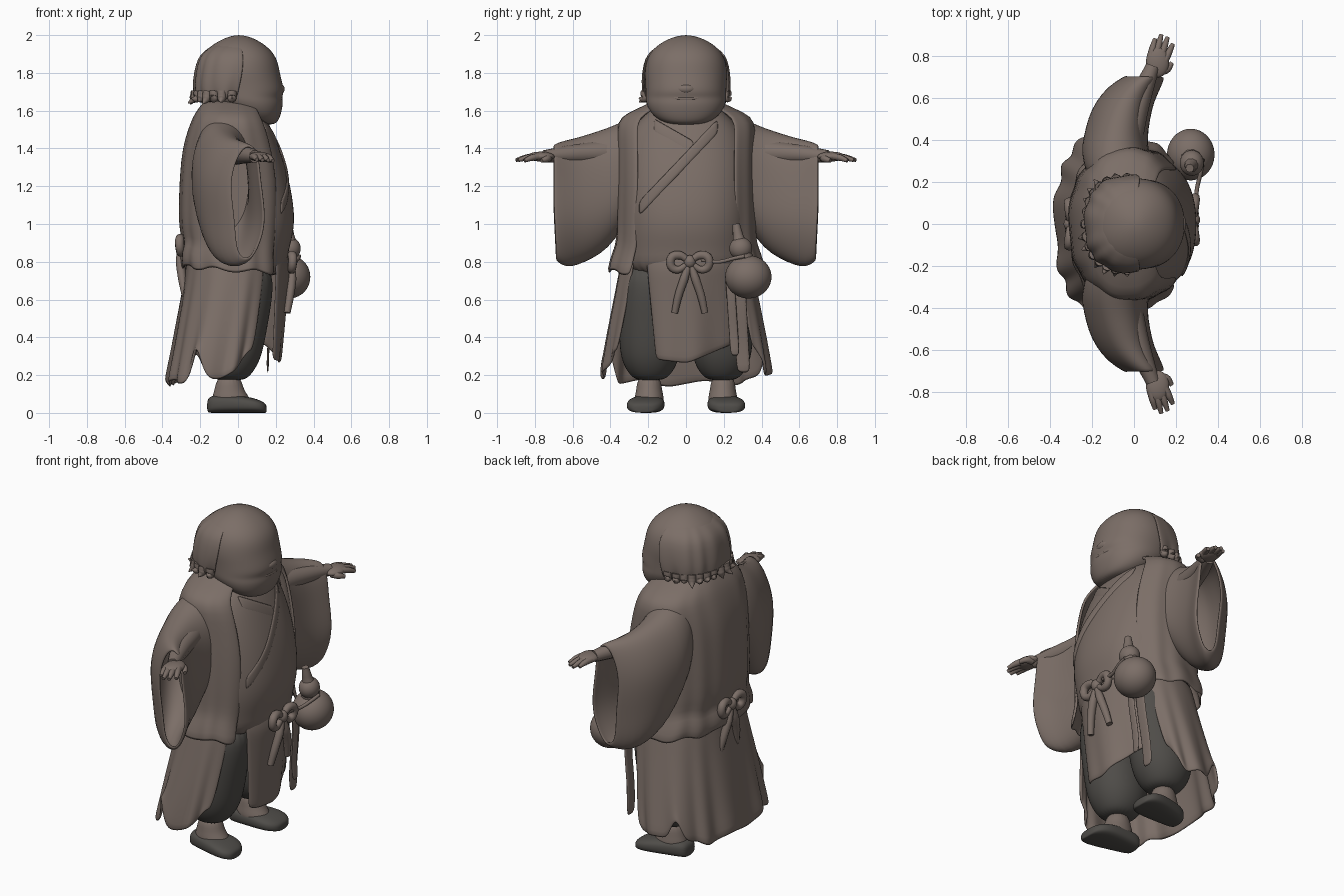
import bpy, bmesh, math, random
from mathutils import Vector

random.seed(4)
cube = bpy.data.objects.get("Cube")
if cube:
    bpy.data.objects.remove(cube, do_unlink=True)


def make_material(name, color):
    mat = bpy.data.materials.new(name)
    mat.use_nodes = True
    mat.diffuse_color = color
    mat.node_tree.nodes["Principled BSDF"].inputs["Base Color"].default_value = color
    return mat


clay = make_material("warm_clay", (0.2, 0.157, 0.136, 1))
charcoal = make_material("charcoal", (0.078, 0.073, 0.066, 1))


def finish(name, mesh, mat, subdiv=1, thick=0):
    mesh.materials.append(mat)
    mesh.shade_smooth()
    obj = bpy.data.objects.new(name, mesh)
    bpy.context.collection.objects.link(obj)
    if thick:
        mod = obj.modifiers.new("thickness", 'SOLIDIFY')
        mod.thickness, mod.offset = thick, 0
    mod = obj.modifiers.new("smooth", 'SUBSURF')
    mod.levels = mod.render_levels = subdiv
    return obj


def skin(name, rows, mat, closed=True, caps=True, subdiv=1, thick=0):
    """Bridge rows of points into one surface."""
    bm = bmesh.new()
    vs = [[bm.verts.new(p) for p in row] for row in rows]
    n = len(rows[0])
    for a, b in zip(vs, vs[1:]):
        for i in range(n if closed else n - 1):
            j = (i + 1) % n
            bm.faces.new((a[i], a[j], b[j], b[i]))
    if caps:
        bm.faces.new(vs[0])
        bm.faces.new(vs[-1])
    bmesh.ops.recalc_face_normals(bm, faces=bm.faces)
    mesh = bpy.data.meshes.new(name)
    bm.to_mesh(mesh)
    bm.free()
    return finish(name, mesh, mat, subdiv, thick)


def oval(t, lo, hi, half, power=2.3):
    """Point of a superellipse spanning lo..hi one way and +-half the other."""
    c, s = math.cos(t), math.sin(t)
    u = math.copysign(abs(c) ** (2 / power), c)
    v = math.copysign(abs(s) ** (2 / power), s)
    return (lo + hi) / 2 + (hi - lo) / 2 * u, half * v


def body(name, sections, mat, cy=0, power=2.3, seg=32):
    """Closed loft up z; a section is z, back x, front x, half width."""
    rows = []
    for z, lo, hi, half in sections:
        ring = [oval(math.tau * i / seg, lo, hi, half, power) for i in range(seg)]
        rows.append([(x, y + cy, z) for x, y in ring])
    return skin(name, rows, mat, subdiv=2)


def shell(name, sections, start, end, hem, pleat, thick=0.016, cols=48):
    """Open cloth loft up z between two angles, with a shaped hem and pleats."""
    rows = []
    for k, (z, lo, hi, half) in enumerate(sections):
        w = 1 - k / (len(sections) - 1)
        row = []
        for i in range(cols + 1):
            t = math.radians(start + (end - start) * i / cols)
            g = pleat * w * math.sin(t * 13 + math.sin(t * 5))
            x, y = oval(t, lo - g, hi + g, half + g)
            row.append((x, y, z + hem(t) * w ** 2))
        rows.append(row)
    return skin(name, rows, clay, closed=False, caps=False, thick=thick)


def ball(name, loc, size):
    mesh = bpy.data.meshes.new(name)
    bm = bmesh.new()
    bmesh.ops.create_uvsphere(bm, u_segments=24, v_segments=14, radius=1)
    bmesh.ops.scale(bm, vec=size, verts=bm.verts)
    bmesh.ops.translate(bm, vec=loc, verts=bm.verts)
    bm.to_mesh(mesh)
    bm.free()
    return finish(name, mesh, clay)


def tube(name, points, radii):
    data = bpy.data.curves.new(name, 'CURVE')
    data.dimensions = '3D'
    data.bevel_depth, data.bevel_resolution = 1, 3
    data.resolution_u, data.use_fill_caps = 6, True
    spline = data.splines.new('BEZIER')
    spline.bezier_points.add(len(points) - 1)
    for bp, p, r in zip(spline.bezier_points, points, radii):
        bp.co, bp.radius = p, r
        bp.handle_left_type = bp.handle_right_type = 'AUTO'
    data.materials.append(clay)
    obj = bpy.data.objects.new(name, data)
    bpy.context.collection.objects.link(obj)
    return obj


# Inner robe with a round belly
ROBE = [(.70, -.26, .25, .32), (.85, -.27, .265, .33), (.93, -.27, .29, .33),
        (1.05, -.28, .305, .34), (1.25, -.28, .27, .34), (1.4, -.26, .22, .32),
        (1.5, -.23, .18, .29), (1.58, -.2, .14, .22), (1.65, -.16, .08, .12)]
body("inner_robe", ROBE, clay)


def robe_x(y, z):
    for a, b in zip(ROBE, ROBE[1:]):
        if a[0] <= z <= b[0]:
            f = (z - a[0]) / (b[0] - a[0])
            _, lo, hi, half = [p + (q - p) * f for p, q in zip(a, b)]
            u = max(0, 1 - abs(y / half) ** 2.3) ** (1 / 2.3)
            return (lo + hi) / 2 + (hi - lo) / 2 * u


# Crossed lapels lying on the robe
def lapel(name, y0, z0, y1, z1, lift):
    rows = []
    for i in range(13):
        f = i / 12
        y, z = y0 + (y1 - y0) * f, z0 + (z1 - z0) * f
        rows.append([(robe_x(y, z - d) + lift - d * .12, y, z - d) for d in (0, .04, .08)])
    skin(name, rows, clay, closed=False, caps=False, thick=.012)


lapel("under_lapel", -.17, 1.56, .04, 1.44, .0)
lapel("over_lapel", .17, 1.56, -.25, 1.12, .005)

# Open coat, pinched at the waist behind
COAT = [(.75, -.30, .26, .41), (.84, -.305, .25, .385), (.885, -.28, .25, .365),
        (.95, -.3, .26, .36), (1.05, -.305, .27, .36), (1.25, -.30, .27, .355),
        (1.4, -.285, .235, .355), (1.5, -.255, .20, .36), (1.565, -.23, .165, .345),
        (1.605, -.205, .14, .25), (1.65, -.17, .1, .16)]
shell("coat", COAT, 43, 317, lambda t: -.02 * math.cos(t) + .012 * math.sin(t * 9), .008)


# Lower robe: pleated skirt, open in front and notched at the sides
def skirt_hem(t):
    d = math.degrees(min(t, math.tau - t))
    notch = .15 * math.exp(-((d - 112) / 9) ** 2) + .13 * math.exp(-((d - 52) / 12) ** 2)
    return notch + .04 * math.cos(t) + .015 * math.sin(t * 9)


SKIRT = [(.19, -.375, .15, .445), (.26, -.36, .16, .435), (.36, -.34, .175, .42),
         (.5, -.315, .19, .395), (.68, -.28, .21, .36), (.84, -.26, .22, .33)]
shell("skirt", SKIRT, 52, 308, skirt_hem, .012, cols=90)

# Front apron growing out of the robe, with a slanted hem
rows = []
for k in range(11):
    f = k / 10
    row = []
    for i in range(13):
        u = i / 12
        y = -.22 + .06 * f + u * (.47 - .05 * f)
        low = .28 - .05 * u if u < .4 else .26 + .18 * (u - .4)
        x = .282 - .06 * f - 1.6 * y * y - .045 * max(0, 1 - f * 5)
        row.append((x + .008 * math.sin(u * 15) * f, y, .9 + (low - .9) * f))
    rows.append(row)
skin("apron", rows, clay, closed=False, caps=False, thick=.014)


# Hanging strips beside the apron
def strip(name, x, y, top, bottom, width, lean):
    rows = []
    for i in range(7):
        f = i / 6
        bend = .008 * math.sin(f * 6)
        rows.append([(x + bend + lean * f, y + .03 * f + d * width, top + (bottom - top) * f)
                     for d in (-.5, 0, .5)])
    skin(name, rows, clay, closed=False, caps=False, thick=.012)


strip("outer_strip", .19, .275, .75, .21, .075, -.03)
strip("inner_strip", .215, .23, .75, .3, .05, -.01)


# Tied bows at the belly and the back
def bow(name, x, y, z, d):
    ball(name + "_knot", (x, y, z), (.03, .032, .035))
    for s in (1, -1):
        loop = [(0, 0, 0), (.0, .06, .035), (.005, .1, .015), (.0, .08, -.04), (0, 0, -.005)]
        tube(name + "_loop", [(x + d * a, y + s * b, z + c) for a, b, c in loop],
             [.015, .024, .024, .022, .014])
        tail = [(0, 0, 0), (.0, .03, -.09), (-.01, .06, -.18), (-.025, .08, -.27)]
        tube(name + "_tail", [(x + d * a, y + s * b, z + c) for a, b, c in tail],
             [.014, .024, .022, .018])


bow("front_bow", .285, .02, .8, 1)
bow("back_bow", -.305, 0, .89, -1)

# Gourd bottle on a cord
ball("gourd_bulb", (.27, .33, .72), (.115, .125, .115))
ball("gourd_top", (.275, .29, .87), (.058, .062, .06))
tube("gourd_neck", [(.272, .31, .8), (.275, .29, .87), (.27, .275, .94), (.265, .265, 1.0)],
     [.055, .045, .028, .02])
tube("gourd_cord", [(.29, .08, .81), (.3, .17, .8), (.32, .26, .82), (.325, .31, .83)], [.01] * 4)

# Trousers, ankles and shoes
for side, s in (("left", 1), ("right", -1)):
    body(side + "_trouser", [(.17, -.11, .03, .065), (.2, -.16, .07, .11), (.27, -.2, .115, .15),
                             (.36, -.21, .14, .165), (.5, -.2, .165, .165), (.65, -.2, .19, .16),
                             (.8, -.2, .18, .15)], charcoal, s * .19, 2.1, 24)
    body(side + "_ankle", [(.03, -.14, .08, .075), (.08, -.14, .065, .08), (.12, -.125, .03, .068),
                           (.2, -.11, .015, .062)], clay, s * .195, 2, 20)
    rows = []
    for x, half, h in ((-.165, .045, .07), (-.14, .07, .095), (-.06, .085, .095), (.03, .1, .09),
                       (.1, .1, .075), (.14, .07, .055), (.152, .035, .04)):
        ring = [oval(math.tau * i / 20, .0, h, half, 2.8) for i in range(20)]
        rows.append([(x, s * (.195 + .12 * (x + .1)) + b, a) for a, b in ring])
    skin(side + "_shoe", rows, charcoal, subdiv=2)

    # Wide hanging sleeve: y, top z, bottom z, middle x, half depth
    rows = []
    for y, top, low, cx, half in ((.24, 1.57, 1.1, -.07, .15), (.34, 1.535, .98, -.09, .155),
                                  (.42, 1.5, .87, -.085, .145), (.5, 1.475, .82, -.07, .14),
                                  (.58, 1.45, .785, -.045, .13), (.65, 1.435, .775, .0, .115),
                                  (.69, 1.42, .8, .04, .09), (.7, 1.41, .82, .05, .08)):
        ring = [oval(math.tau * i / 28, low, top, half, 2.2) for i in range(28)]
        rows.append([(cx + b + .02 * math.sin(a * 14) * (y - .24),
                      s * (y - .05 * max(0, 1.1 - a) * (y > .6)), a) for a, b in ring])
    skin(side + "_sleeve", rows, clay, caps=False, thick=.014)

    # Forearm, palm and fingers
    tube(side + "_forearm", [(-.03, s * .4, 1.38), (.03, s * .6, 1.37), (.09, s * .75, 1.358)],
         [.07, .052, .034])
    ball(side + "_palm", (.112, s * .77, 1.357), (.056, .075, .026))
    tips = ((.1, .88, 1.34), (.13, .9, 1.338), (.16, .888, 1.338), (.185, .855, 1.335))
    for i, (x, y, z) in enumerate(tips):
        root = Vector((.08 + .022 * i, s * (.795 - .006 * i), 1.358))
        tip = Vector((x, s * y, z))
        tube(side + "_finger", [root, root.lerp(tip, .5) + Vector((0, 0, .004)), tip],
             [.019, .017, .01])
    tube(side + "_thumb", [(.12, s * .73, 1.35), (.155, s * .735, 1.345), (.18, s * .765, 1.335)],
         [.024, .019, .011])

# Head: broad jaw, soft nose, smile crease and bald crown
body("head", [(1.525, .09, .19, .07), (1.545, .02, .215, .14), (1.59, -.06, .23, .19),
              (1.64, -.13, .24, .212), (1.67, -.16, .232, .214), (1.7, -.18, .246, .214),
              (1.75, -.2, .235, .216), (1.8, -.215, .222, .22), (1.87, -.205, .21, .21),
              (1.93, -.165, .17, .175), (1.98, -.085, .095, .1), (2.0, -.02, .03, .025)], clay,
     power=2.15)
ball("nose", (.222, 0, 1.715), (.026, .05, .026))
tube("smile", [(.165, -.14, 1.69), (.218, -.07, 1.668), (.228, 0, 1.664), (.218, .07, 1.668),
               (.165, .14, 1.69)], [.004, .007, .008, .007, .004])

# Hair blending into the crown, with ragged flicks below
HAIR = [(1.66, -.225, .16, .215), (1.72, -.235, .19, .23), (1.8, -.226, .215, .228),
        (1.87, -.21, .21, .214), (1.91, -.18, .18, .188), (1.95, -.12, .12, .13)]
shell("hair", HAIR, 84, 276, lambda t: .018 * math.sin(t * 15), .006, .01)
for i in range(15):
    t = math.radians(90 + i * 180 / 14)
    x, y = oval(t, -.225, .16, .215)
    out = Vector((math.cos(t), math.sin(t), 0))
    p = Vector((x, y, 1.7))
    size = random.uniform(.02, .05)
    tube("hair_flick", [p, p + out * .01 - Vector((0, 0, .035)),
                        p + out * size - Vector((0, 0, .05 + random.uniform(-.025, .02)))],
         [.026, .024, .003])
